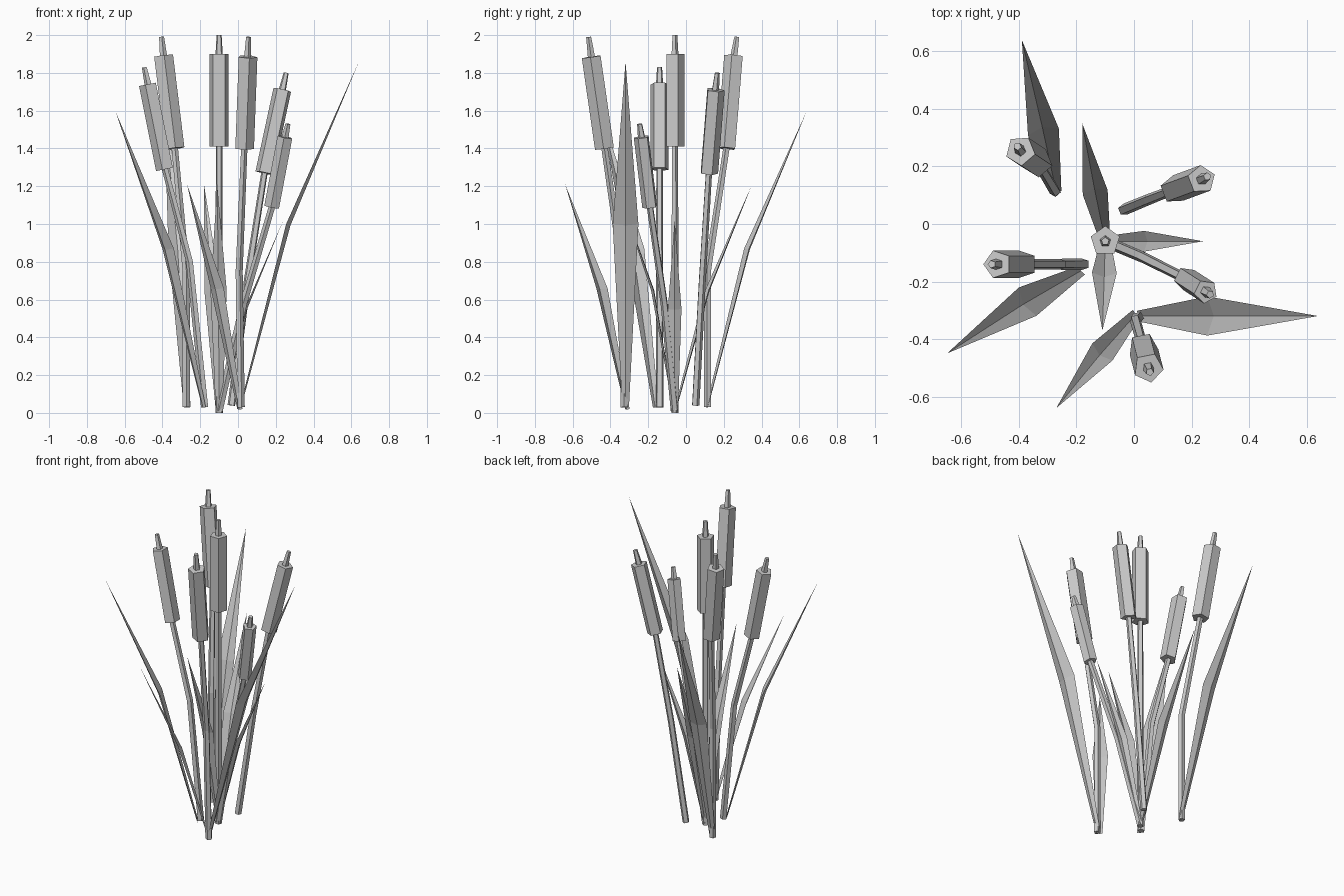
import bpy
import bmesh
import math
from mathutils import Vector

if "Cube" in bpy.data.objects:
    bpy.data.objects.remove(bpy.data.objects["Cube"], do_unlink=True)

GREY = (0.6, 0.6, 0.6, 1)
grey = bpy.data.materials.new("plain grey")
grey.use_nodes = True
grey.diffuse_color = GREY
grey.node_tree.nodes["Principled BSDF"].inputs["Base Color"].default_value = GREY


def finish(name, bm):
    mesh = bpy.data.meshes.new(name)
    bm.to_mesh(mesh)
    bm.free()
    mesh.materials.append(grey)
    bpy.context.collection.objects.link(bpy.data.objects.new(name, mesh))


def tube(name, points, radii, lean):
    """Five-sided capped tube along a path, one corner facing the lean."""
    points = [Vector(p) for p in points]
    bm = bmesh.new()
    rings = []
    for i, (p, r) in enumerate(zip(points, radii)):
        t = (points[min(i + 1, len(points) - 1)] - points[max(i - 1, 0)]).normalized()
        u = (lean - t * lean.dot(t)).normalized()
        v = t.cross(u)
        angles = [math.tau * k / 5 for k in range(5)]
        rings.append([bm.verts.new(p + r * (u * math.cos(a) + v * math.sin(a)))
                      for a in angles])
    for a, b in zip(rings, rings[1:]):
        for k in range(5):
            n = (k + 1) % 5
            bm.faces.new((a[k], a[n], b[n], b[k]))
    bm.faces.new(rings[0][::-1])
    bm.faces.new(rings[-1])
    finish(name, bm)


def cattail(name, base, bend, low, high, tip, radius):
    """Bent stalk, thick seed head and thin tapering spike."""
    lean = Vector(high) - Vector(base)
    lean.z = 0
    if lean.length < 0.01:
        lean = Vector((0, 1, 0))
    tube(name + "_stalk", (base, bend, low), (0.021, 0.02, 0.018), lean)
    tube(name + "_head", (low, high), (radius, radius), lean)
    tube(name + "_spike", (high, tip), (0.02, 0.014), lean)


def leaf(name, base, middle, tip, half_width):
    """Pointed blade, creased along its length, widest at the bend."""
    base, middle, tip = Vector(base), Vector(middle), Vector(tip)
    along = (tip - base).normalized()
    side = along.cross(Vector((0, 0, 1))).normalized()
    outward = side.cross(along).normalized()
    if outward.z > 0:
        outward.negate()
    bm = bmesh.new()
    rows = []
    for p, w in ((base, 0.018), (middle, half_width)):
        rows.append([bm.verts.new(q) for q in
                     (p - side * w, p + outward * w * 0.35, p + side * w)])
    end = bm.verts.new(tip)
    low, mid = rows
    for k in range(2):
        bm.faces.new((low[k], low[k + 1], mid[k + 1], mid[k]))
        bm.faces.new((mid[k], mid[k + 1], end))
    bmesh.ops.recalc_face_normals(bm, faces=bm.faces[:])
    finish(name, bm)


# Cattails: base, bend, head bottom, head top, spike tip, head radius
cattail("centre_cattail", (-.1, -.06, 0), (-.1, -.06, .75), (-.1, -.06, 1.41),
        (-.1, -.06, 1.9), (-.1, -.06, 2), .053)
cattail("back_left_cattail", (-.035, .05, .04), (.05, .085, .7), (.14, .12, 1.27),
        (.235, .155, 1.71), (.255, .165, 1.8), .05)
cattail("short_cattail", (-.1, -.06, .01), (.03, -.115, .58), (.18, -.19, 1.09),
        (.25, -.235, 1.46), (.265, -.245, 1.53), .042)
cattail("right_cattail", (-.175, -.14, .03), (-.255, -.14, .8), (-.385, -.14, 1.29),
        (-.475, -.14, 1.74), (-.495, -.14, 1.83), .05)
cattail("back_right_cattail", (-.275, .115, .03), (-.275, .115, .75), (-.335, .215, 1.4),
        (-.395, .255, 1.89), (-.405, .27, 1.99), .053)
cattail("front_cattail", (.015, -.325, .03), (.005, -.335, .75), (.032, -.43, 1.4),
        (.05, -.5, 1.885), (.055, -.515, 1.99), .053)

# Leaves: base, widest point, tip, half width
leaf("tall_left_leaf", (.01, -.32, .03), (.255, -.32, 1), (.64, -.32, 1.86), .068)
leaf("back_leaf", (-.27, .11, .03), (-.315, .32, .87), (-.39, .64, 1.6), .055)
leaf("right_leaf", (-.18, -.16, .03), (-.37, -.27, .87), (-.65, -.45, 1.6), .058)
leaf("front_leaf", (.01, -.31, .02), (-.11, -.445, .66), (-.27, -.64, 1.21), .046)
leaf("inner_back_leaf", (-.1, -.06, .01), (-.135, .11, .65), (-.18, .35, 1.21), .044)
leaf("inner_left_leaf", (-.1, -.06, .01), (.035, -.06, .55), (.24, -.06, 1.02), .036)
leaf("inner_front_leaf", (-.1, -.06, .01), (-.103, -.17, .65), (-.11, -.37, 1.21), .043)
